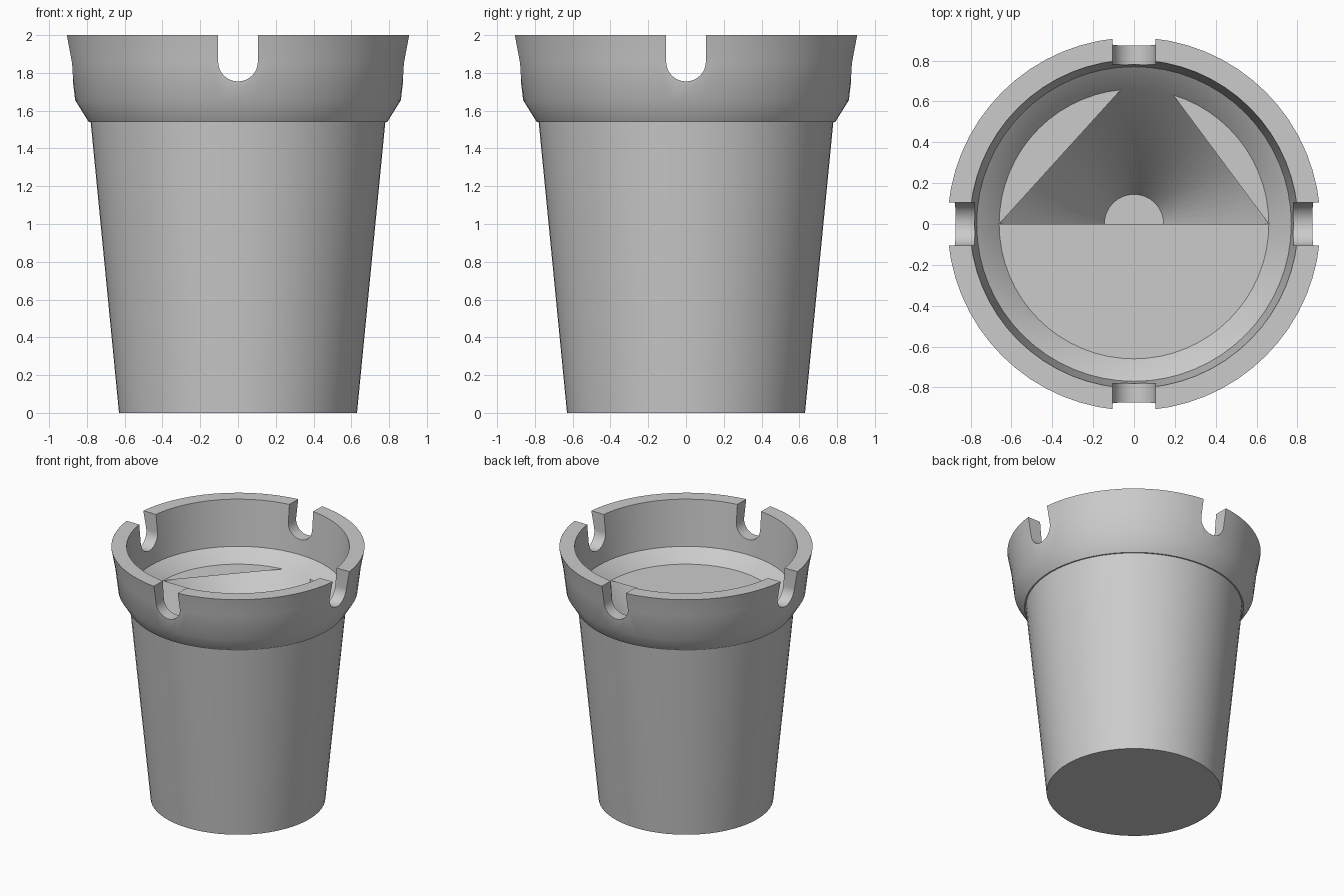
import bpy, bmesh
from math import cos, sin, pi, radians

if "Cube" in bpy.data.objects:
    bpy.data.objects.remove(bpy.data.objects["Cube"])

SEG = 64
FLOOR_R, FLOOR_Z = 0.66, 1.55


def ring_point(r, z, i):
    a = 2 * pi * i / SEG
    return (r * cos(a), r * sin(a), z)


def make_object(name, bm):
    bmesh.ops.recalc_face_normals(bm, faces=bm.faces)
    mesh = bpy.data.meshes.new(name)
    bm.to_mesh(mesh)
    bm.free()
    ob = bpy.data.objects.new(name, mesh)
    bpy.context.collection.objects.link(ob)
    return ob


def lathe(name, profile):
    bm = bmesh.new()
    rings = [[bm.verts.new(ring_point(r, z, i)) for i in range(SEG)] for r, z in profile]
    for a, b in zip(rings, rings[1:]):
        for i in range(SEG):
            j = (i + 1) % SEG
            bm.faces.new((a[i], a[j], b[j], b[i]))
    bm.faces.new(rings[0])
    bm.faces.new(rings[-1])
    return make_object(name, bm)


def notch_cutter(along_x):
    # round-bottomed slot running right across the rim
    r, zc = 0.105, 1.86
    outline = [(r * cos(pi + pi * k / 24), zc + r * sin(pi + pi * k / 24)) for k in range(25)]
    outline += [(r, 2.2), (-r, 2.2)]
    bm = bmesh.new()
    ends = []
    for d in (-1.2, 1.2):
        ends.append([bm.verts.new((d, u, z) if along_x else (u, d, z)) for u, z in outline])
    n = len(outline)
    for i in range(n):
        j = (i + 1) % n
        bm.faces.new((ends[0][i], ends[0][j], ends[1][j], ends[1][i]))
    for e in ends:
        bm.faces.new(e)
    ob = make_object("notch_cutter", bm)
    ob.hide_render = True
    return ob


# Cup: tapered body, flared collar, inner lip, sloped shoulder and conical hollow
cup = lathe("cup", [
    (0.63, 0), (0.78, 1.54), (0.79, 1.54), (0.862, 1.655), (0.887, 1.86), (0.913, 2.0),
    (0.803, 2.0), (0.77, 1.64), (FLOOR_R, FLOOR_Z), (0.145, 0.8)])

# Four rim notches
bpy.context.view_layer.objects.active = cup
cup.select_set(True)
for along_x in (True, False):
    cutter = notch_cutter(along_x)
    mod = cup.modifiers.new("notch", 'BOOLEAN')
    mod.operation, mod.solver, mod.object = 'DIFFERENCE', 'EXACT', cutter
    bpy.ops.object.modifier_apply(modifier=mod.name)
    bpy.data.objects.remove(cutter)
bpy.ops.object.shade_smooth_by_angle(angle=radians(30))

# Tray floor: front half disc plus the two slivers flanking the opening
bm = bmesh.new()
for first, last in ((32, 64), (0, 13), (17, 32)):
    bm.faces.new([bm.verts.new(ring_point(FLOOR_R, FLOOR_Z, i)) for i in range(first, last + 1)])
make_object("tray_floor", bm)
